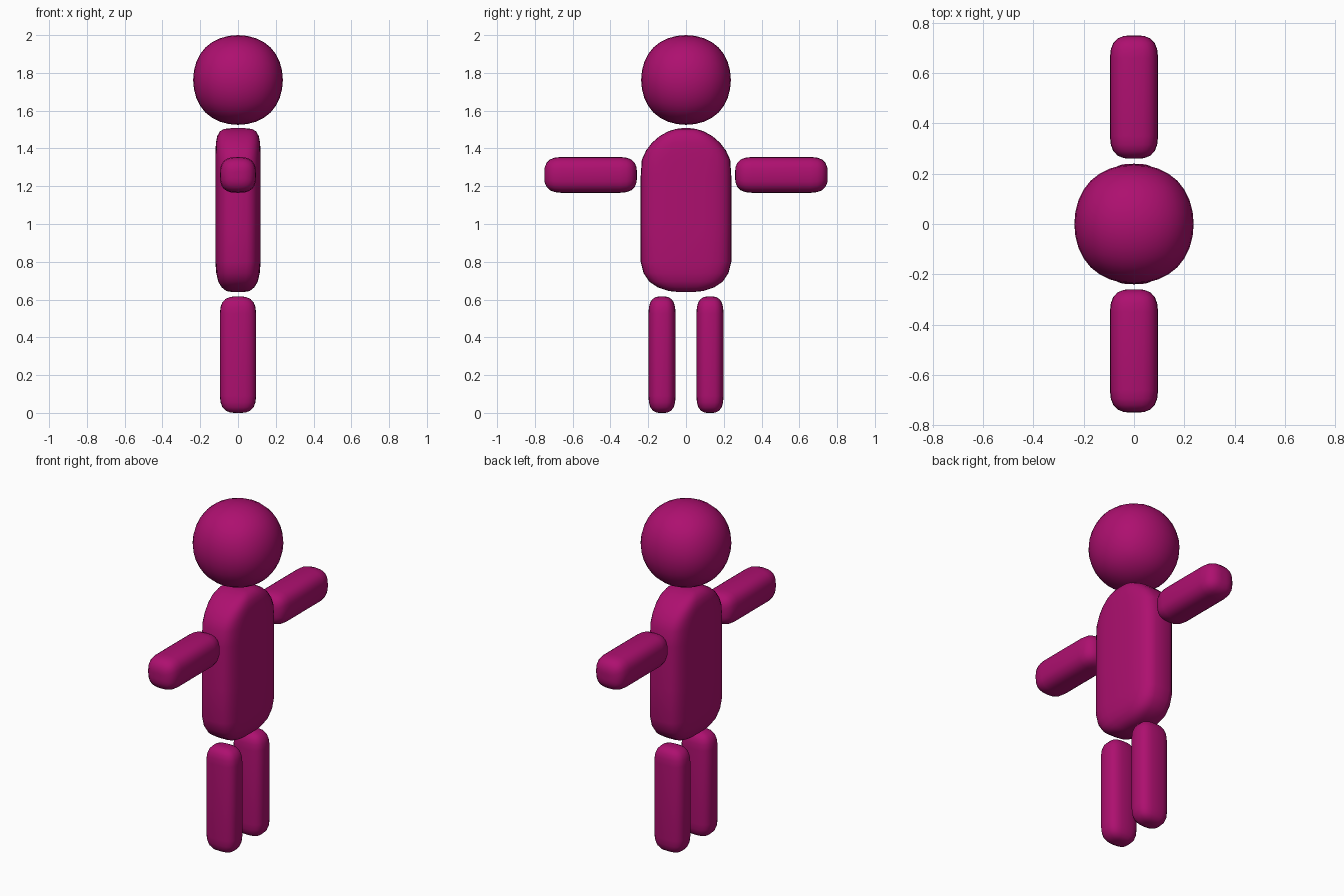
import bpy, bmesh, math
from mathutils import Vector

if "Cube" in bpy.data.objects:
    bpy.data.objects.remove(bpy.data.objects["Cube"])

# Single flat colour for the whole figure
skin = bpy.data.materials.new("magenta")
skin.diffuse_color = (0.42, 0.005, 0.16, 1)
skin.use_nodes = True
skin.node_tree.nodes["Principled BSDF"].inputs["Base Color"].default_value = skin.diffuse_color


def finish(name, bm):
    bmesh.ops.recalc_face_normals(bm, faces=bm.faces)
    mesh = bpy.data.meshes.new(name)
    bm.to_mesh(mesh)
    bm.free()
    mesh.materials.append(skin)
    for p in mesh.polygons:
        p.use_smooth = True
    obj = bpy.data.objects.new(name, mesh)
    bpy.context.collection.objects.link(obj)
    return obj


def loft(name, rings, axis="Z", power=2.8, sides=24):
    """Skin rings (centre, half size u, half size v) of rounded squares along an axis."""
    bm = bmesh.new()
    rows = []
    e = 2 / power
    for c, hu, hv in rings:
        row = []
        for i in range(sides):
            a = 2 * math.pi * i / sides
            ca, sa = math.cos(a), math.sin(a)
            u = hu * math.copysign(abs(ca) ** e, ca)
            v = hv * math.copysign(abs(sa) ** e, sa)
            p = c + (Vector((u, v, 0)) if axis == "Z" else Vector((u, 0, v)))
            row.append(bm.verts.new(p))
        rows.append(row)
    for r, s in zip(rows, rows[1:]):
        for i in range(sides):
            j = (i + 1) % sides
            bm.faces.new((r[i], r[j], s[j], s[i]))
    bm.faces.new(rows[0])
    bm.faces.new(rows[-1])
    return finish(name, bm)


# Rounded limb end: (distance from the tip, share of full width)
END = [(0, 0.2), (0.002, 0.42), (0.012, 0.68), (0.03, 0.86), (0.055, 0.96), (0.09, 1)]


def limb(name, centre, length, hu, hv, axis):
    d = Vector((0, 0, 1)) if axis == "Z" else Vector((0, 1, 0))
    half = length / 2
    rings = [(centre + d * (t - half), hu * s, hv * s) for t, s in END]
    rings += [(centre + d * (half - t), hu * s, hv * s) for t, s in reversed(END)]
    return loft(name, rings, axis)


# Arms and legs, mirrored in y
for side, label in ((-1, "left"), (1, "right")):
    limb(label + "_arm", Vector((0, side * 0.505, 1.26)), 0.49, 0.096, 0.095, "Y")
    limb(label + "_leg", Vector((0, side * 0.127, 0.308)), 0.616, 0.096, 0.072, "Z")

# Torso: flat slab with an arched top (z, half depth x, half width y)
body = [(0.64, 0.03, 0.04), (0.645, 0.062, 0.09), (0.665, 0.087, 0.15),
        (0.695, 0.105, 0.195), (0.74, 0.115, 0.225), (0.80, 0.12, 0.24),
        (1.00, 0.12, 0.24), (1.25, 0.12, 0.24), (1.34, 0.12, 0.234),
        (1.39, 0.119, 0.211), (1.43, 0.117, 0.18), (1.465, 0.11, 0.14),
        (1.49, 0.096, 0.095), (1.503, 0.075, 0.055), (1.507, 0.04, 0.022)]
loft("torso", [(Vector((0, 0, z)), hx, hy) for z, hx, hy in body], power=3.4, sides=32)

# Head: softened cube
bm = bmesh.new()
bmesh.ops.create_cube(bm, size=0.524)
for v in bm.verts:
    v.co.z += 1.7625
head = finish("head", bm)
sub = head.modifiers.new("soften", "SUBSURF")
sub.levels = sub.render_levels = 3
bpy.context.view_layer.objects.active = head
head.select_set(True)
bpy.ops.object.modifier_apply(modifier="soften")
# Fit the softened head to its final size
size = max(v.co.x for v in head.data.vertices)
for v in head.data.vertices:
    v.co = Vector((0, 0, 1.7625)) + (v.co - Vector((0, 0, 1.7625))) * (0.2375 / size)
